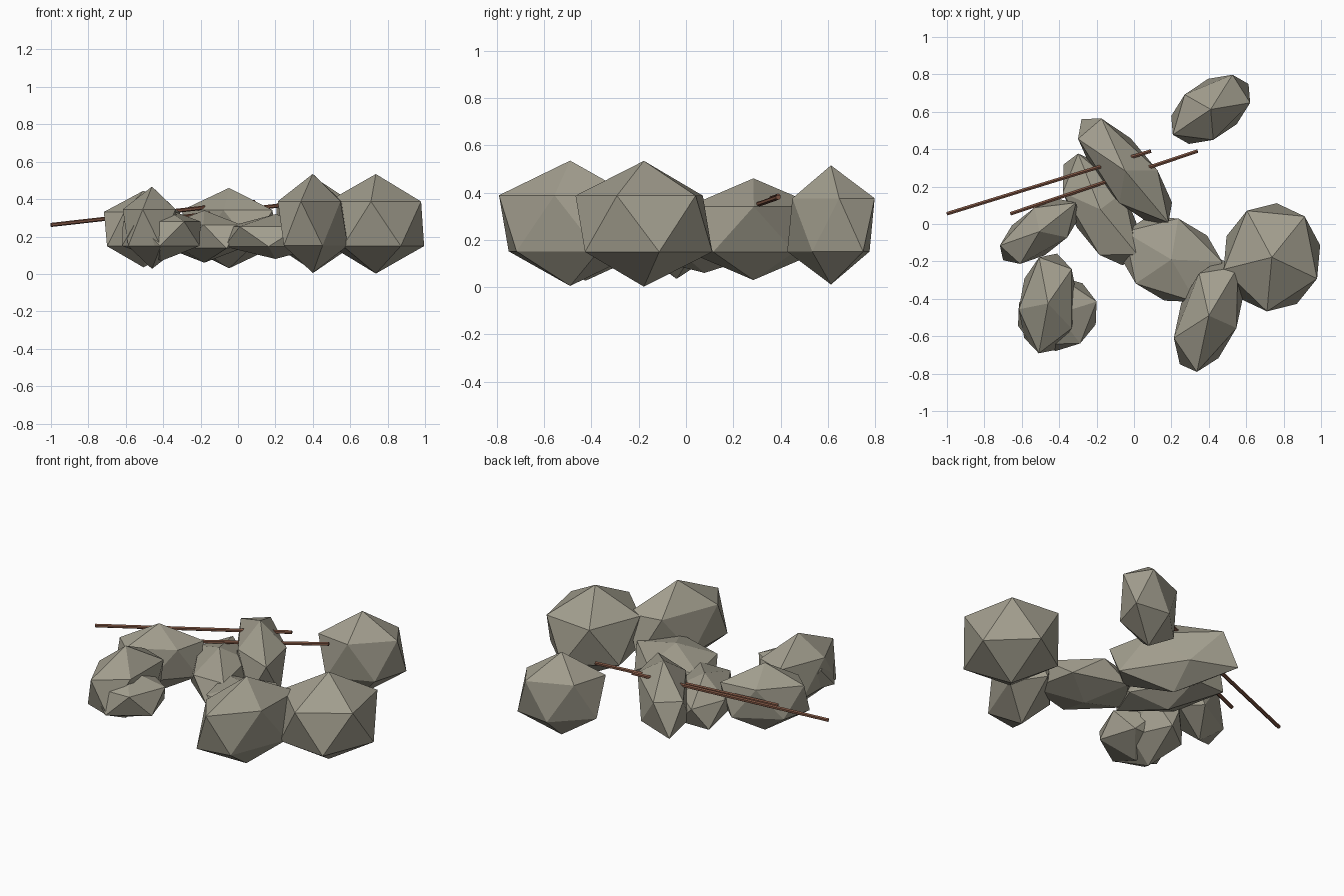
import bpy, bmesh
from mathutils import Matrix, Vector

if "Cube" in bpy.data.objects:
    bpy.data.objects.remove(bpy.data.objects["Cube"])


def material(name, rgb):
    m = bpy.data.materials.new(name)
    m.diffuse_color = (*rgb, 1)
    m.use_nodes = True
    m.node_tree.nodes["Principled BSDF"].inputs["Base Color"].default_value = m.diffuse_color
    return m


STONE = material("stone grey", (0.36, 0.34, 0.27))
WOOD = material("stick brown", (0.21, 0.09, 0.055))


def finish(name, bm, mat):
    bmesh.ops.recalc_face_normals(bm, faces=bm.faces)
    me = bpy.data.meshes.new(name)
    bm.to_mesh(me)
    bm.free()
    me.materials.append(mat)
    ob = bpy.data.objects.new(name, me)
    bpy.context.collection.objects.link(ob)


def rock(name, centre, a, b, height):
    """Stretched icosahedron: a and b are the plan axes of its upper ring."""
    k = 1 / 0.8944
    m = Matrix(((a[0] * k, b[0] * k, 0, centre[0]),
                (a[1] * k, b[1] * k, 0, centre[1]),
                (0, 0, height, centre[2]),
                (0, 0, 0, 1)))
    bm = bmesh.new()
    bmesh.ops.create_icosphere(bm, subdivisions=1, radius=1)
    bm.transform(m)
    finish(name, bm, STONE)


def stick(name, start, end, radius=0.011):
    p, q = Vector(start), Vector(end)
    d = q - p
    bm = bmesh.new()
    bmesh.ops.create_cone(bm, cap_ends=True, segments=6, radius1=radius,
                          radius2=radius, depth=d.length)
    bm.transform(Matrix.Translation((p + q) / 2) @ d.to_track_quat('Z', 'Y').to_matrix().to_4x4())
    finish(name, bm, WOOD)


# Large rocks on the right and at the back
rock("right_rock", (0.737, -0.178, 0.268), (0.242, -0.114), (0.106, 0.267), 0.266)
rock("front_right_rock", (0.40, -0.49, 0.27), (0.155, 0.26), (0.105, -0.154), 0.265)
rock("back_rock", (0.41, 0.613, 0.263), (0.211, 0.035), (-0.054, -0.183), 0.252)
rock("back_middle_rock", (-0.048, 0.285, 0.245), (0.174, 0.002), (0.188, -0.292), 0.215)

# Low rocks in the middle
rock("flat_middle_rock", (0.20, -0.19, 0.20), (0.272, -0.012), (0.05, -0.235), 0.12)
rock("left_middle_rock", (-0.18, 0.078, 0.20), (-0.20, 0.09), (0.06, -0.285), 0.14)

# Left cluster
rock("left_rock", (-0.505, -0.04, 0.24), (-0.212, -0.075), (0.04, 0.158), 0.205)
rock("front_left_rock", (-0.46, -0.425, 0.247), (0.127, 0.184), (0.091, -0.20), 0.22)
rock("small_front_left_rock", (-0.41, -0.48, 0.215), (0.21, 0.065), (0.06, -0.188), 0.145)

# Sticks lying across the rocks
stick("back_stick", (-1.0, 0.055, 0.262), (0.09, 0.39, 0.385))
stick("front_stick", (-0.66, 0.055, 0.262), (0.34, 0.39, 0.38))
